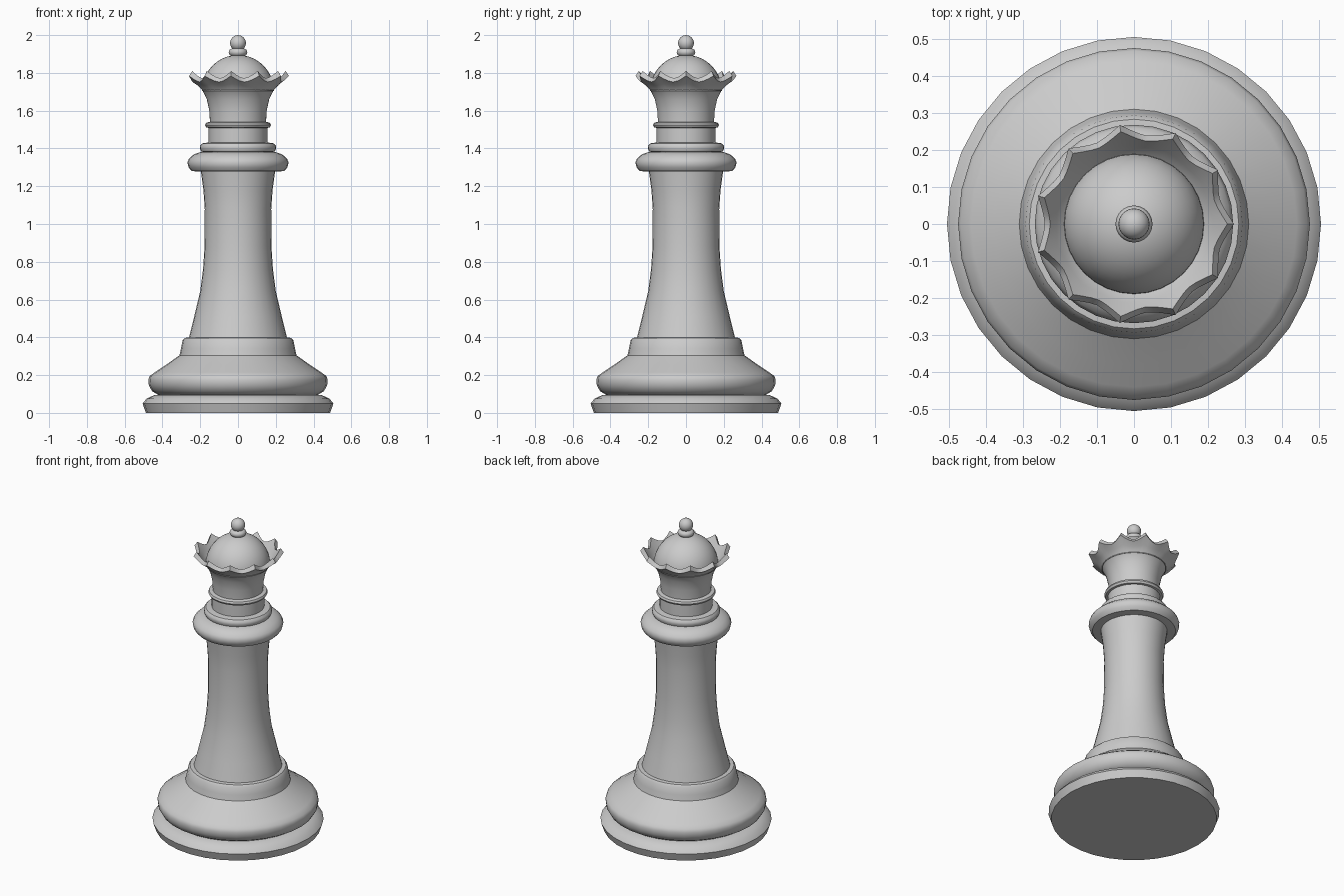
import bpy, bmesh
from math import sin, cos, pi, radians

if "Cube" in bpy.data.objects:
    bpy.data.objects.remove(bpy.data.objects["Cube"])


def finish(name, bm, angle):
    bmesh.ops.remove_doubles(bm, verts=bm.verts, dist=1e-5)
    bmesh.ops.recalc_face_normals(bm, faces=bm.faces)
    me = bpy.data.meshes.new(name)
    bm.to_mesh(me)
    bm.free()
    ob = bpy.data.objects.new(name, me)
    bpy.context.collection.objects.link(ob)
    bpy.ops.object.select_all(action='DESELECT')
    ob.select_set(True)
    bpy.context.view_layer.objects.active = ob
    bpy.ops.object.shade_smooth_by_angle(angle=radians(angle))


def surface(name, rows, n, angle=40):
    """Skin rings; each row is a function of segment index giving (r, z)."""
    bm = bmesh.new()
    rings = []
    for row in rows:
        ring = []
        for i in range(n):
            r, z = row(i)
            a = 2 * pi * i / n
            ring.append(bm.verts.new((r * cos(a), r * sin(a), z)))
        rings.append(ring)
    for lo, hi in zip(rings, rings[1:]):
        for i in range(n):
            j = (i + 1) % n
            bm.faces.new((lo[i], lo[j], hi[j], hi[i]))
    bm.faces.new(rings[0][::-1])
    bm.faces.new(rings[-1])
    finish(name, bm, angle)


def lathe(name, pts, n=32, angle=40):
    surface(name, [lambda i, p=p: p for p in pts], n, angle)


# Foot and swelling base
lathe("foot", [(.488, 0), (.505, .05), (.485, .075), (.44, .096)])
lathe("base", [(.42, .094), (.455, .115), (.472, .145), (.475, .175), (.468, .195),
               (.44, .215), (.38, .255), (.31, .305), (.302, .34), (.293, .385),
               (.283, .397), (.255, .40)])
# Tapered column
lathe("column", [(.262, .39), (.232, .51), (.2, .645), (.185, .76), (.177, .88),
                 (.176, 1.08), (.183, 1.18), (.198, 1.29)])
# Collar and ring above it
lathe("collar", [(.19, 1.277), (.245, 1.28), (.262, 1.30), (.268, 1.325), (.26, 1.345),
                 (.235, 1.368), (.195, 1.382)])
lathe("collar_ring", [(.175, 1.378), (.195, 1.385), (.202, 1.40), (.2, 1.415),
                      (.19, 1.427), (.155, 1.432)])
lathe("neck", [(.155, 1.425), (.155, 1.53)])
lathe("neck_ring", [(.15, 1.508), (.168, 1.511), (.175, 1.523), (.17, 1.535), (.15, 1.541)])

# Flared crown with eleven scalloped points
TIPS, STEPS = 11, 6


def rim(r0, dr, z0, dz):
    def row(i):
        u = abs(2 * (i % STEPS) / STEPS - 1) ** 1.7   # 1 at tip, 0 in valley
        return r0 + dr * u, z0 + dz * u
    return row


crown = [lambda i, p=p: p for p in [(.148, 1.53), (.152, 1.60), (.165, 1.66), (.187, 1.706)]]
crown += [rim(.213, .008, 1.733, .01), rim(.241, .029, 1.752, .032),
          rim(.226, .026, 1.772, .038), rim(.208, .006, 1.745, .01),
          lambda i: (.185, 1.715), lambda i: (.15, 1.69)]
surface("crown", crown, TIPS * STEPS, 35)

# Dome inside the crown
lathe("dome", [(.19 * cos(t * pi / 20), 1.705 + .19 * sin(t * pi / 20)) for t in range(10)])
# Finial ring and ball
lathe("finial_ring", [(.03, 1.888), (.043, 1.894), (.05, 1.909), (.045, 1.922), (.028, 1.932)], 24, 60)
bm = bmesh.new()
bmesh.ops.create_uvsphere(bm, u_segments=24, v_segments=12, radius=.042)
bmesh.ops.translate(bm, verts=bm.verts, vec=(0, 0, 1.958))
finish("finial_ball", bm, 60)
